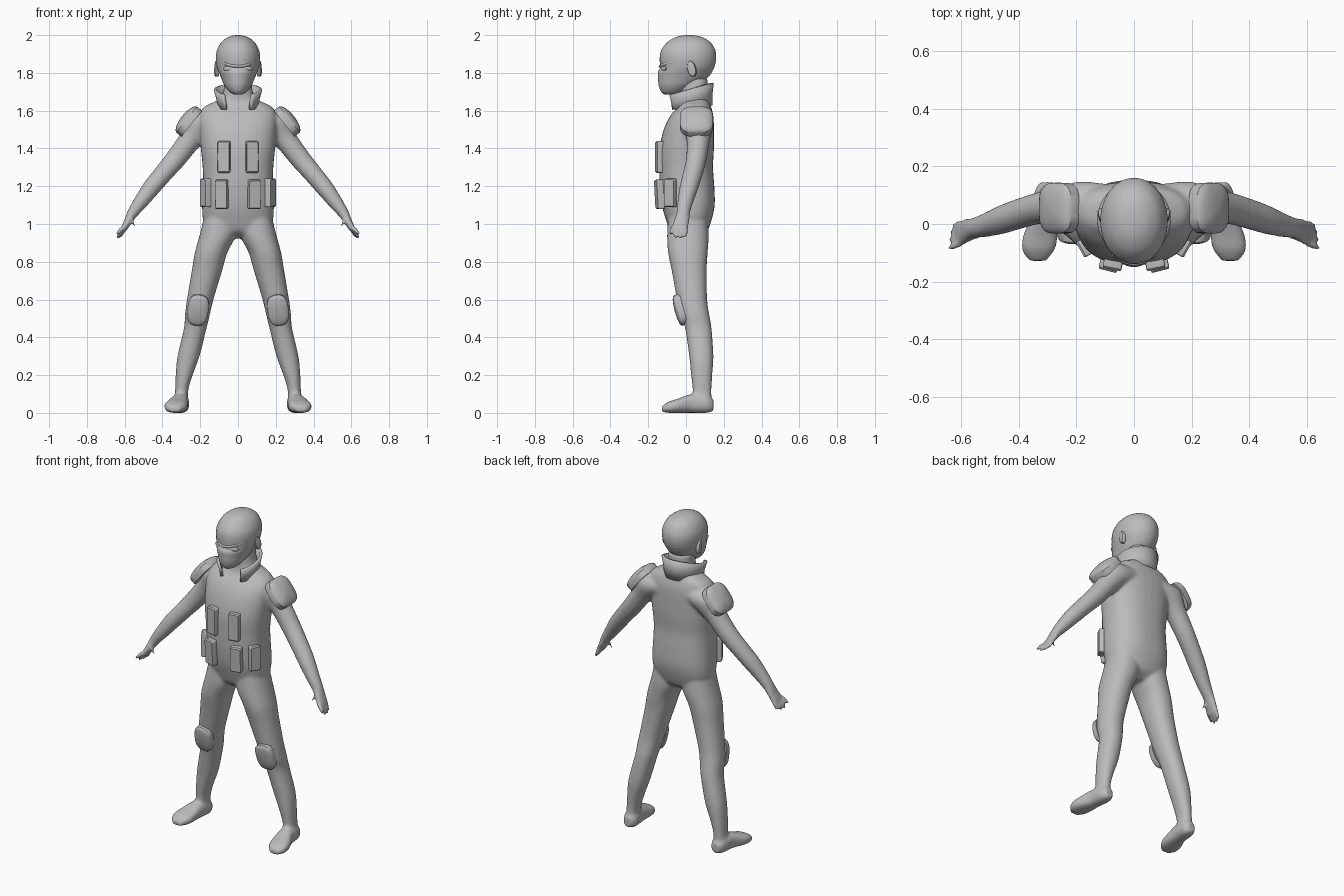
import bpy, bmesh, math
from mathutils import Vector

X, Y, Z = Vector((1, 0, 0)), Vector((0, 1, 0)), Vector((0, 0, 1))
grey = bpy.data.materials.new("plain_grey")
grey.diffuse_color = (0.5, 0.5, 0.5, 1)


def spline(rows, steps):
    """Smooth a list of section tuples with Catmull-Rom interpolation."""
    out = []
    for i in range(len(rows) - 1):
        a, b, c, d = (rows[max(0, min(len(rows) - 1, i + k))] for k in (-1, 0, 1, 2))
        for s in range(steps):
            t = s / steps
            out.append([0.5 * (2 * q + (r - p) * t + (2 * p - 5 * q + 4 * r - w) * t * t
                               + (3 * q - p - 3 * r + w) * t ** 3)
                        for p, q, r, w in zip(a, b, c, d)])
    return out + [list(rows[-1])]


def loft(bm, rows, u, v, power=2.0, sides=32, steps=4, mirror=1):
    """Skin superellipse sections (x, y, z, radius along u, radius along v)."""
    rings = []
    for x, y, z, ru, rv in (spline(rows, steps) if steps else rows):
        ring = []
        for k in range(sides):
            a = math.tau * k / sides
            c, s = math.cos(a), math.sin(a)
            p = (Vector((x, y, z))
                 + u * ru * math.copysign(abs(c) ** (2 / power), c)
                 + v * rv * math.copysign(abs(s) ** (2 / power), s))
            p.x *= mirror
            ring.append(bm.verts.new(p))
        rings.append(ring)
    faces = [bm.faces.new((lo[k], lo[(k + 1) % sides], hi[(k + 1) % sides], hi[k]))
             for lo, hi in zip(rings, rings[1:]) for k in range(sides)]
    faces += [bm.faces.new(rings[0]), bm.faces.new(rings[-1])]
    bmesh.ops.recalc_face_normals(bm, faces=faces)


def finish(name, bm, angle=40):
    me = bpy.data.meshes.new(name)
    bm.to_mesh(me)
    bm.free()
    me.materials.append(grey)
    me.shade_smooth()
    me.set_sharp_from_angle(angle=math.radians(angle))
    ob = bpy.data.objects.new(name, me)
    bpy.context.collection.objects.link(ob)
    return ob


def plate(name, centre, normal, up, a, b, thick, power, side, dome=0.0):
    """Flat or domed pad facing along normal."""
    n = Vector(normal).normalized()
    u = Vector(up).cross(n).normalized()
    v = n.cross(u)
    c = Vector(centre)
    profile = [(-0.5, 1), (0.3, 1), (0.5, 0.93)]
    if dome:
        profile += [(0.5 + dome * h, r) for h, r in ((0.4, 0.78), (0.75, 0.55), (1, 0.2))]
    bm = bmesh.new()
    loft(bm, [(*(c + n * thick * h), a * r, b * r) for h, r in profile],
         u, v, power, 32, 0, side)
    finish(name, bm, 35)


def depth_rows(rows):
    """(z, front y, back y, half width) -> loft sections."""
    return [(0, (f + b) / 2, z, w, (b - f) / 2) for z, f, b, w in rows]


# Body: torso, neck, limbs, hands and feet fused into one skin
body = bmesh.new()
loft(body, depth_rows([
    (.925, -.03, .06, .05), (.96, -.08, .11, .135), (1.02, -.105, .135, .183),
    (1.1, -.128, .152, .19), (1.2, -.14, .15, .186), (1.3, -.142, .143, .187),
    (1.4, -.14, .148, .197), (1.5, -.118, .148, .205), (1.57, -.085, .145, .205),
    (1.62, -.045, .133, .18), (1.655, -.03, .12, .11), (1.69, -.03, .115, .08),
    (1.77, -.03, .115, .072)]), X, Y, 2.4)
for s in (-1, 1):
    # Leg
    loft(body, [
        (.09, .01, 1.08, .08, .10), (.105, .01, .95, .096, .11), (.142, .01, .85, .086, .105),
        (.165, .017, .75, .08, .092), (.2, .032, .6, .07, .08), (.215, .047, .52, .066, .076),
        (.226, .065, .45, .06, .07), (.262, .081, .3, .058, .064), (.285, .083, .2, .045, .056),
        (.298, .085, .12, .035, .05), (.303, .085, .04, .038, .052)], X, Y, 2.2, mirror=s)
    # Foot
    loft(body, [
        (.302, .145, .04, .025, .03), (.302, .11, .047, .044, .047), (.31, .03, .05, .047, .05),
        (.325, -.04, .038, .06, .038), (.332, -.09, .03, .057, .03),
        (.335, -.128, .02, .03, .015)], X, Z, 2.4, mirror=s)
    # Arm and palm
    across = Vector((.79, 0, .61))
    loft(body, [
        (.10, .06, 1.55, .08, .08), (.19, .065, 1.525, .088, .082), (.25, .065, 1.45, .062, .062),
        (.33, .055, 1.345, .055, .055), (.40, .035, 1.262, .05, .053), (.46, .015, 1.19, .047, .05),
        (.52, -.005, 1.11, .038, .041), (.56, -.015, 1.055, .029, .036),
        (.585, -.025, 1.01, .021, .043), (.607, -.035, .97, .017, .046)], across, Y, mirror=s)
    # Fingers and thumb
    for base, tip in (((.605, -.07, .985), (.645, -.085, .945)),
                      ((.607, -.047, .975), (.642, -.057, .925)),
                      ((.605, -.023, .975), (.635, -.03, .922)),
                      ((.6, 0, .98), (.625, -.003, .93)),
                      ((.568, -.045, 1.035), (.543, -.05, .982))):
        p, q = Vector(base), Vector(tip)
        loft(body, [(*p, .013, .013), (*p.lerp(q, .6), .012, .012), (*q, .008, .008)],
             across, Y, 2, 10, 2, s)
skin = finish("body", body)
fuse = skin.modifiers.new("fuse", 'REMESH')
fuse.mode, fuse.voxel_size, fuse.use_smooth_shade = 'VOXEL', .0085, True
relax = skin.modifiers.new("relax", 'SMOOTH')
relax.factor, relax.iterations = .5, 8

# Head
head = bmesh.new()
loft(head, depth_rows([
    (1.685, -.112, -.05, .018), (1.697, -.13, -.01, .042), (1.73, -.144, .05, .07),
    (1.77, -.148, .11, .088), (1.80, -.149, .135, .1), (1.82, -.14, .145, .108),
    (1.84, -.138, .153, .113), (1.88, -.139, .16, .117), (1.92, -.131, .155, .111),
    (1.96, -.102, .132, .09), (1.985, -.064, .095, .06), (1.996, -.03, .06, .033),
    (2.0, .005, .025, .006)]), X, Y, 2.05, 48)
finish("head", head)

# Brow ridge, eye bulges and ears
for s in (-1, 1):
    bm = bmesh.new()
    loft(bm, [(0, -.137, 1.835, .008, .007), (.035, -.129, 1.838, .009, .008),
              (.07, -.104, 1.848, .009, .008), (.1, -.058, 1.856, .009, .006),
              (.113, -.01, 1.86, .004, .003)], Y, Z, 2, 12, 4, s)
    finish("brow", bm)
    plate("eye", (.052, -.118, 1.822), (.42, -.9, 0), (0, 0, 1), .03, .012, .008, 2, s, .5)
    plate("ear", (.112, .03, 1.822), (.95, -.2, 0), (0, -.25, 1), .022, .042, .018, 2.2, s, .2)

# Raised collar, open at the front
bm = bmesh.new()
rings = []
for k in range(41):
    a = math.radians(-142 + 284 * k / 40)
    sn, c = math.sin(a), math.cos(a)
    rings.append([bm.verts.new((r * sn, cy + ry * c, z + dz * c)) for r, cy, ry, z, dz in
                  ((.102, .02, .112, 1.615, .012), (.106, .018, .114, 1.66, .025),
                   (.12, .015, .124, 1.712, .034))])
for p, q in zip(rings, rings[1:]):
    for j in (0, 1):
        bm.faces.new((p[j], q[j], q[j + 1], p[j + 1]))
bmesh.ops.recalc_face_normals(bm, faces=bm.faces)
collar = finish("collar", bm)
thick = collar.modifiers.new("thickness", 'SOLIDIFY')
thick.thickness, thick.offset = .016, 0

# Pads and pouches on both sides
for s in (-1, 1):
    plate("shoulder_pad", (.262, .055, 1.545), (.78, 0, .62), (-.62, 0, .78),
          .088, .088, .045, 3.2, s, .45)
    plate("knee_pad", (.212, -.032, .545), (.05, -1, -.27), (-.12, 0, 1),
          .056, .084, .035, 2.7, s, .3)
    plate("chest_pouch", (.074, -.142, 1.355), (.2, -1, 0), (0, 0, 1), .033, .084, .032, 14, s)
    plate("belt_pouch", (.087, -.142, 1.157), (.25, -1, -.06), (0, 0, 1), .033, .078, .034, 14, s)
    plate("side_pouch", (.172, -.082, 1.165), (.88, -.5, 0), (0, 0, 1), .031, .076, .034, 14, s)
